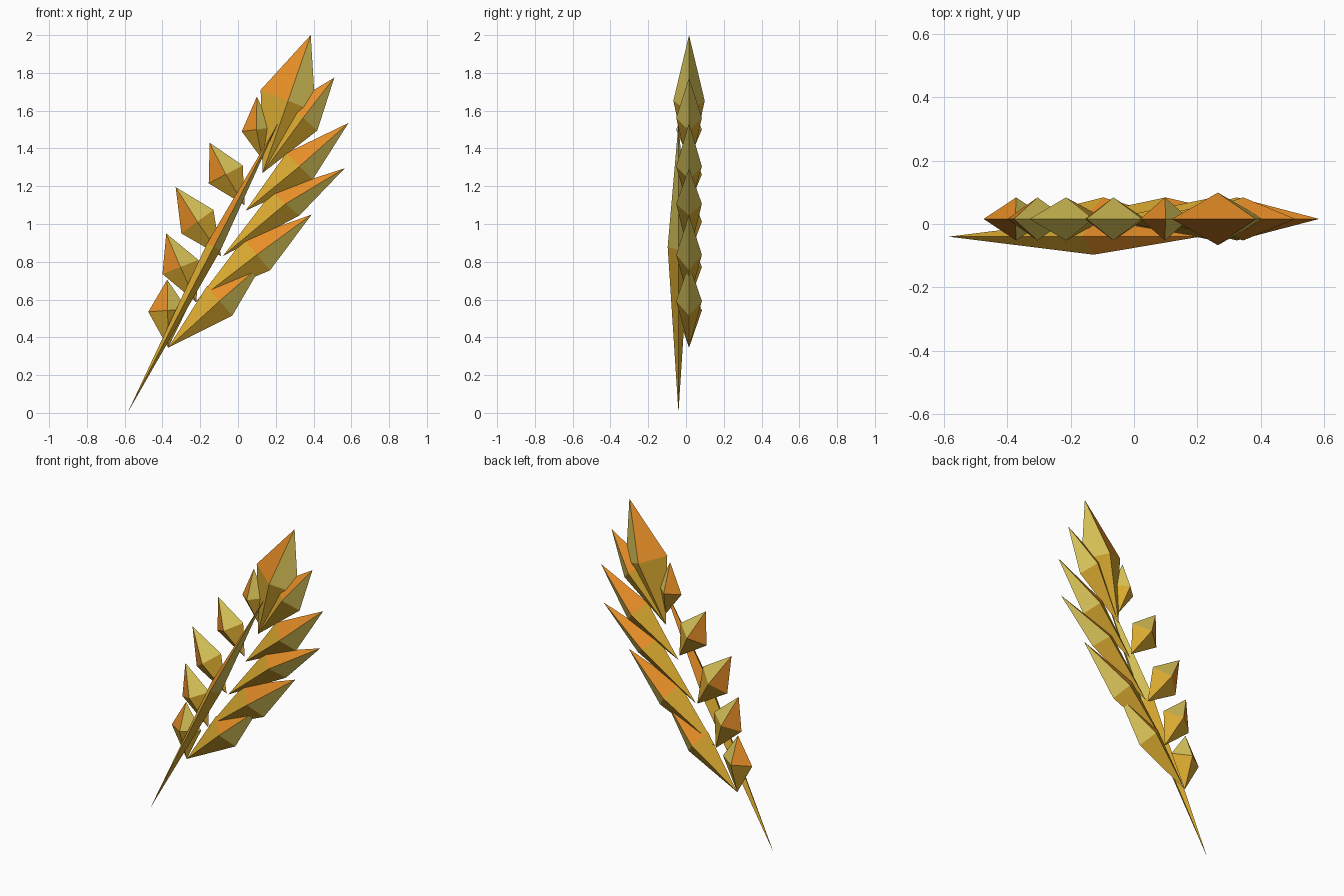
import bpy
import bmesh
from mathutils import Vector

default_cube = bpy.data.objects.get("Cube")
if default_cube:
    bpy.data.objects.remove(default_cube, do_unlink=True)


def make_material(name, red, green, blue):
    material = bpy.data.materials.new(name)
    material.use_nodes = True
    colour = (red, green, blue, 1)
    material.diffuse_color = colour
    shader = next(n for n in material.node_tree.nodes if n.type == "BSDF_PRINCIPLED")
    shader.inputs["Base Color"].default_value = colour
    return material


GOLD, ORANGE, PALE = range(3)
MATERIALS = [
    make_material("gold", 0.72, 0.41, 0.03),
    make_material("orange", 0.8, 0.27, 0.02),
    make_material("pale_straw", 0.7, 0.56, 0.1),
]


def make_spindle(name, base, tip, left, right, depth, y):
    """Four-sided bipyramid: gold base half, orange and pale tip half."""
    base, tip, left, right = (Vector((x, y, z)) for x, z in (base, tip, left, right))
    middle = (left + right) / 2
    offset = Vector((0, depth, 0))
    front, back = middle - offset, middle + offset

    bm = bmesh.new()
    base, tip, left, right, front, back = (
        bm.verts.new(p) for p in (base, tip, left, right, front, back))
    for side, tip_colour in ((left, ORANGE), (right, PALE)):
        for ridge in (front, back):
            bm.faces.new((tip, side, ridge)).material_index = tip_colour
            bm.faces.new((base, side, ridge)).material_index = GOLD
    bmesh.ops.recalc_face_normals(bm, faces=bm.faces)

    mesh = bpy.data.meshes.new(name)
    bm.to_mesh(mesh)
    bm.free()
    for material in MATERIALS:
        mesh.materials.append(material)
    part = bpy.data.objects.new(name, mesh)
    bpy.context.collection.objects.link(part)
    return part


# Stem: a long thin spindle slightly in front of the grains
foot, end = Vector((-0.585, 0)), Vector((0.21, 1.53))
centre = foot.lerp(end, 0.575)
across = (end - foot).orthogonal().normalized() * 0.04
make_spindle("stem", foot, end, centre + across, centre - across, 0.057, -0.04)

# Grains on each side of the stem, top to bottom: base, tip, left corner, right corner
outer_grains = [
    ((0.13, 1.27), (0.51, 1.775), (0.27, 1.63), (0.42, 1.495)),
    ((0.04, 1.07), (0.585, 1.535), (0.255, 1.375), (0.395, 1.235)),
    ((-0.08, 0.83), (0.565, 1.295), (0.18, 1.17), (0.325, 1.045)),
    ((-0.22, 0.59), (0.39, 1.05), (0.03, 0.92), (0.17, 0.755)),
    ((-0.37, 0.345), (0.13, 0.79), (-0.165, 0.67), (-0.03, 0.515)),
]
inner_grains = [
    ((0.13, 1.34), (0.1, 1.675), (0.02, 1.49), (0.175, 1.51)),
    ((0.035, 1.1), (-0.15, 1.43), (-0.155, 1.215), (0.025, 1.31)),
    ((-0.09, 0.83), (-0.33, 1.195), (-0.3, 0.95), (-0.13, 1.075)),
    ((-0.22, 0.585), (-0.38, 0.95), (-0.4, 0.735), (-0.21, 0.81)),
    ((-0.37, 0.345), (-0.375, 0.705), (-0.475, 0.535), (-0.27, 0.55)),
]
for row_name, row in (("outer_grain", outer_grains), ("inner_grain", inner_grains)):
    for number, corners in enumerate(row, start=1):
        make_spindle(f"{row_name}_{number}", *corners, depth=0.068, y=0.016)

# Larger grain crowning the ear
make_spindle("top_grain", (0.13, 1.27), (0.385, 2), (0.12, 1.71), (0.41, 1.595),
             depth=0.083, y=0.016)
